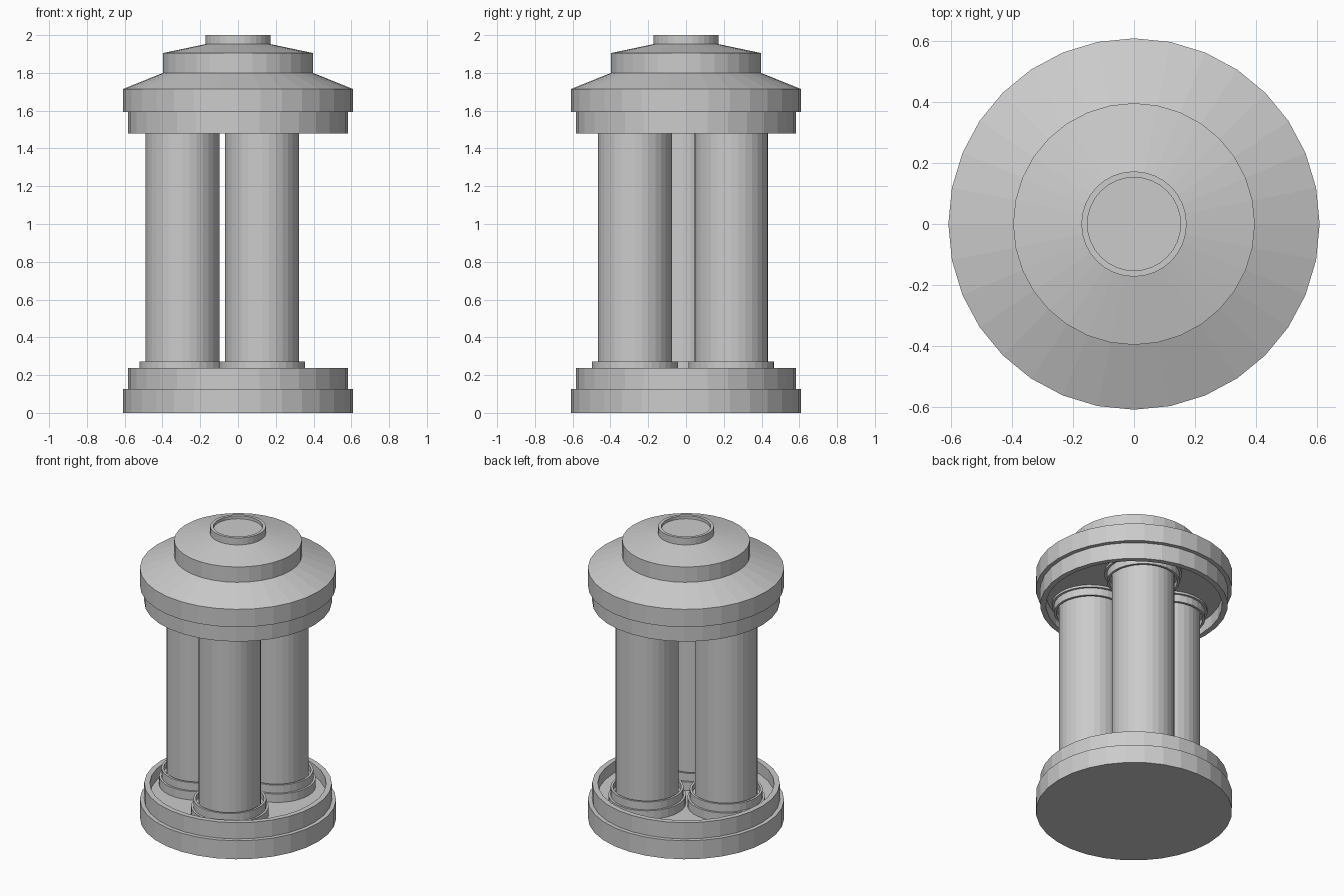
import bpy, bmesh
from math import sin, cos, pi

if "Cube" in bpy.data.objects:
    bpy.data.objects.remove(bpy.data.objects["Cube"])

SIDES = 32


def lathe(name, profile, x=0.0, y=0.0):
    """Revolve (radius, z) points around z and cap both ends."""
    bm = bmesh.new()
    rings = [[bm.verts.new((r * cos(2 * pi * i / SIDES), r * sin(2 * pi * i / SIDES), z))
              for i in range(SIDES)] for r, z in profile]
    for a, b in zip(rings, rings[1:]):
        for i in range(SIDES):
            j = (i + 1) % SIDES
            bm.faces.new((a[i], a[j], b[j], b[i]))
    bm.faces.new(rings[0][::-1])
    bm.faces.new(rings[-1])
    bmesh.ops.recalc_face_normals(bm, faces=bm.faces)
    mesh = bpy.data.meshes.new(name)
    bm.to_mesh(mesh)
    bm.free()
    obj = bpy.data.objects.new(name, mesh)
    obj.location = (x, y, 0)
    bpy.context.collection.objects.link(obj)
    return obj


FLOOR, CEILING = 0.16, 1.56

# Stepped base with a recessed tray
lathe("base", [(0.61, 0), (0.61, 0.127), (0.583, 0.127), (0.583, 0.238),
               (0.548, 0.238), (0.548, FLOOR)])

# Tiered cap, hollow underneath, with a shallow dish on top
lathe("cap", [(0.548, CEILING), (0.548, 1.48), (0.583, 1.48), (0.583, 1.592),
              (0.61, 1.592), (0.61, 1.714), (0.397, 1.80), (0.397, 1.905),
              (0.173, 1.952), (0.173, 2.0), (0.153, 2.0), (0.153, 1.98)])

# Three columns, each with a stepped foot collar and a head collar
for n, (x, y) in enumerate([(-0.294, -0.015), (0.127, -0.27), (0.127, 0.24)], 1):
    lathe(f"column_{n}", [(0.195, FLOOR), (0.195, CEILING)], x, y)
    lathe(f"foot_collar_{n}", [(0.241, FLOOR), (0.241, 0.218), (0.227, 0.218),
                               (0.227, 0.272), (0.212, 0.272), (0.212, 0.235)], x, y)
    lathe(f"head_collar_{n}", [(0.212, 1.53), (0.212, 1.495), (0.227, 1.495),
                               (0.227, 1.545), (0.241, 1.545), (0.241, CEILING)], x, y)
